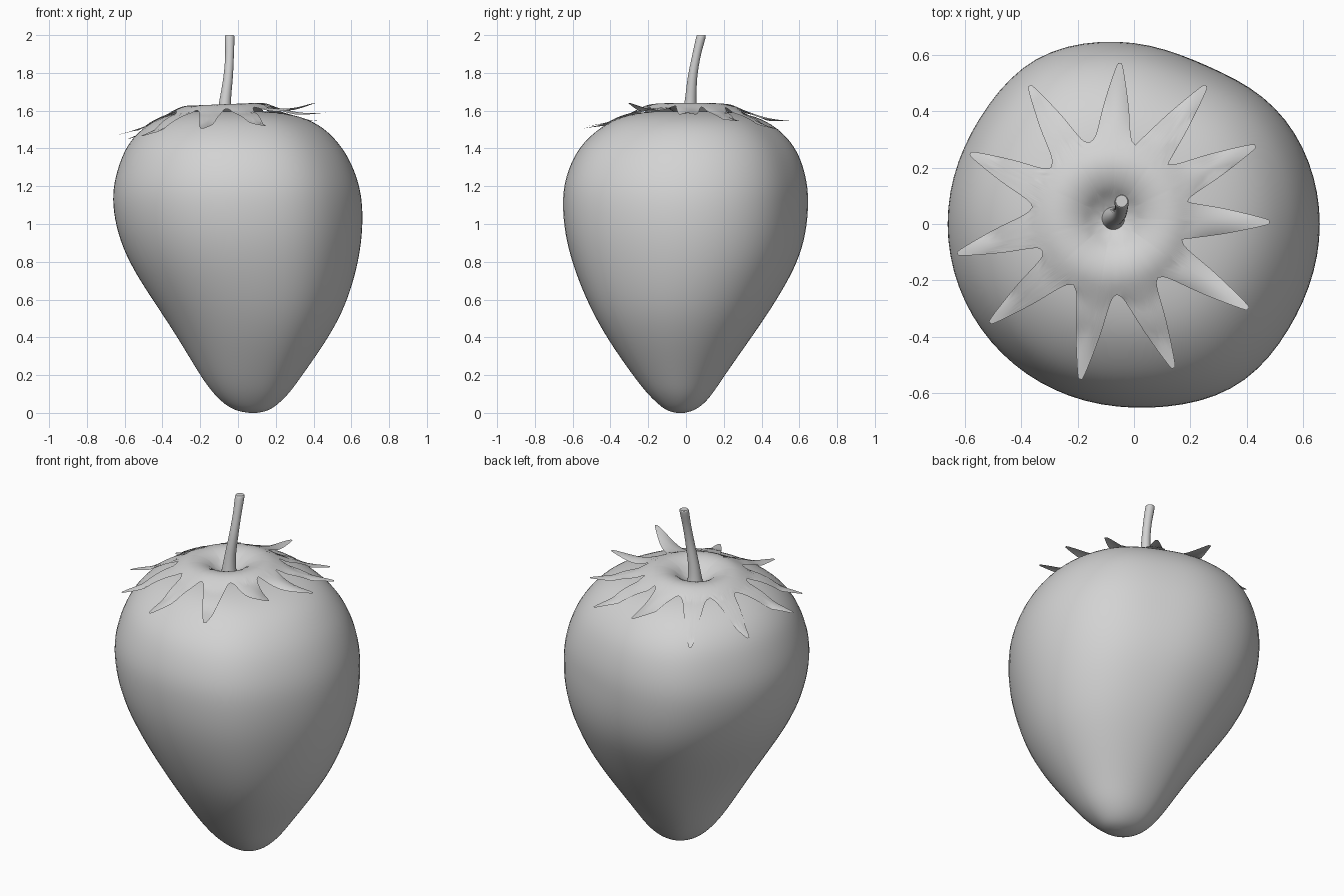
import bpy
import bmesh
from math import sin, cos, pi, tau, radians, exp
from mathutils import Vector
from mathutils.bvhtree import BVHTree

if "Cube" in bpy.data.objects:
    bpy.data.objects.remove(bpy.data.objects["Cube"])

tone = (0.65, 0.65, 0.65, 1)
grey = bpy.data.materials.new("plain_grey")
grey.use_nodes = True
grey.diffuse_color = tone
grey.node_tree.nodes["Principled BSDF"].inputs["Base Color"].default_value = tone


def spline(points, steps):
    """Smooth open path through tuples of any length."""
    pts = [Vector(p) for p in points]
    pts = [2 * pts[0] - pts[1]] + pts + [2 * pts[-1] - pts[-2]]
    out = []
    for a, b, c, d in zip(pts, pts[1:], pts[2:], pts[3:]):
        for i in range(steps):
            t = i / steps
            out.append(b + (c - a) * (t / 2) + (2 * a - 5 * b + 4 * c - d) * (t * t / 2)
                       + (3 * b - a - 3 * c + d) * (t ** 3 / 2))
    return out + [pts[-2]]


def relax(path, passes):
    """Even out the curvature of a path, keeping its ends."""
    for _ in range(passes):
        path = [path[0]] + [(a + 2 * b + c) / 4 for a, b, c in zip(path, path[1:], path[2:])] + [path[-1]]
    return path


def skin_rings(name, rings, capped=True):
    """Join closed rings of points with quads and smooth the result."""
    bm = bmesh.new()
    loops = [[bm.verts.new(p) for p in ring] for ring in rings]
    n = len(loops[0])
    for low, high in zip(loops, loops[1:]):
        for i in range(n):
            j = (i + 1) % n
            bm.faces.new((low[i], low[j], high[j], high[i]))
    bm.faces.new(loops[0][::-1])
    if capped:
        bm.faces.new(loops[-1])
    bmesh.ops.recalc_face_normals(bm, faces=bm.faces)
    mesh = bpy.data.meshes.new(name)
    bm.to_mesh(mesh)
    bm.free()
    mesh.materials.append(grey)
    obj = bpy.data.objects.new(name, mesh)
    bpy.context.collection.objects.link(obj)
    bpy.ops.object.select_all(action='DESELECT')
    obj.select_set(True)
    bpy.context.view_layer.objects.active = obj
    bpy.ops.object.shade_smooth_by_angle(angle=radians(50))
    return obj


# Fruit: uneven rings, each as z, left x, right x, front y, back y
def lobes(angle, z):
    """Bulges and one flat side, the flat fading towards the point."""
    def bump(centre, width):
        delta = (angle - radians(centre) + pi) % tau - pi
        return exp(-(delta / radians(width)) ** 2)
    flat = 0.05 * min(z / 1.1, 1)
    return 1 - flat * bump(66, 22) + 0.04 * bump(120, 20) + 0.04 * bump(-58, 21)


extents = [
    (0.0, 0.06, 0.1, -0.05, -0.01), (0.012, -0.01, 0.16, -0.1, 0.04),
    (0.05, -0.075, 0.215, -0.15, 0.095), (0.11, -0.135, 0.275, -0.21, 0.145),
    (0.2, -0.2, 0.34, -0.28, 0.205), (0.35, -0.29, 0.445, -0.385, 0.31),
    (0.5, -0.385, 0.535, -0.475, 0.415), (0.65, -0.485, 0.595, -0.545, 0.51),
    (0.8, -0.575, 0.635, -0.6, 0.59), (0.95, -0.635, 0.657, -0.637, 0.635),
    (1.1, -0.662, 0.658, -0.65, 0.65), (1.22, -0.655, 0.637, -0.64, 0.643),
    (1.34, -0.62, 0.59, -0.598, 0.61), (1.43, -0.575, 0.53, -0.54, 0.56),
    (1.51, -0.5, 0.45, -0.45, 0.48), (1.57, -0.39, 0.33, -0.34, 0.37),
    (1.597, -0.27, 0.16, -0.19, 0.22), (1.585, -0.18, 0.05, -0.1, 0.14),
    (1.51, -0.1, -0.03, -0.02, 0.06)]
fruit_rings = []
for z, x0, x1, y0, y1 in relax(spline(extents, 4), 5):
    fruit_rings.append([
        Vector(((x0 + x1) / 2 + (x1 - x0) / 2 * cos(a) * lobes(a, z),
                (y0 + y1) / 2 + (y1 - y0) / 2 * sin(a) * lobes(a, z), max(z, 0)))
        for a in (tau * i / 72 for i in range(72))])
fruit = skin_rings("fruit", fruit_rings)
surface = BVHTree.FromPolygons([v.co for v in fruit.data.vertices],
                               [p.vertices for p in fruit.data.polygons])

# Leaf cap: tips as x, y, z and the notches that follow them
centre = Vector((-0.075, 0.02))
tips = [(-0.05, 0.57, 1.545), (0.255, 0.49, 1.5), (0.43, 0.277, 1.545), (0.48, 0.007, 1.59),
        (0.405, -0.3, 1.64), (0.14, -0.51, 1.52), (-0.19, -0.55, 1.505), (-0.51, -0.35, 1.465),
        (-0.625, -0.105, 1.475), (-0.58, 0.25, 1.45), (-0.37, 0.49, 1.43)]
notches = [(0.005, 0.28), (0.12, 0.21), (0.19, 0.08), (0.17, -0.055), (0.085, -0.19), (-0.06, -0.25),
           (-0.215, -0.215), (-0.325, -0.095), (-0.36, 0.06), (-0.295, 0.2), (-0.155, 0.29)]
outline = []
for k, tip in enumerate(tips):
    before, after, point = Vector(notches[k - 1]), Vector(notches[k]), Vector(tip[:2])
    root = (before + after) / 2
    along = point - root
    side = along.orthogonal().normalized()
    if side.dot(before - root) < 0:
        side = -side
    path = [before]
    path += [root + along * t + side * w for t, w in ((0.1, 0.062), (0.5, 0.043), (0.94, 0.013))]
    path.append(point)
    path += [root + along * t - side * w for t, w in ((0.94, 0.013), (0.5, 0.043), (0.1, 0.062))]
    path.append(after)
    outline += [(p, tip) for p in spline(path, 4)[:-1]]

rim = 0.28
dish = spline([(0.03, 1.56), (0.07, 1.582), (0.11, 1.612), (0.15, 1.629),
               (0.19, 1.634), (0.23, 1.627), (rim, 1.605)], 6)


def cap_height(offset, tip):
    """Dished centre with a slight tilt, then a sagging, cupped run out to the tip."""
    radius = offset.length
    inner = min(max(radius, dish[0].x), rim)
    a, b = next((a, b) for a, b in zip(dish, dish[1:]) if inner <= b.x + 1e-5)
    base = a.y + (b.y - a.y) * (inner - a.x) / (b.x - a.x)
    base += 0.04 * offset.x / radius * inner
    spine = Vector(tip[:2]) - centre
    s = min(max((radius - rim) / (spine.length - rim), 0), 1)
    across = spine.normalized().cross(offset)
    return base + (tip[2] - base) * s - sin(pi * s) * (0.014 + 6 * across ** 2)


cap_rings = []
for step in range(21):
    ring = []
    for edge, tip in outline:
        offset = (edge - centre).normalized() * 0.03
        offset = offset.lerp(edge - centre, step / 20)
        x, y = centre + offset
        z = cap_height(offset, tip)
        hit = surface.ray_cast(Vector((x, y, 3)), Vector((0, 0, -1)))[0]
        ring.append(Vector((x, y, max(z, hit.z + 0.008))))
    cap_rings.append(ring)
cap = skin_rings("leaf_cap", cap_rings, capped=False)
if sum(p.normal.z for p in cap.data.polygons) < 0:
    cap.data.flip_normals()

# Stem: bent tube as x, y, z, radius, flared at the foot and tip
stem_path = [(-0.075, 0.02, 1.51, 0.055), (-0.073, 0.02, 1.56, 0.041), (-0.068, 0.024, 1.65, 0.031),
             (-0.052, 0.035, 1.78, 0.025), (-0.045, 0.055, 1.89, 0.023), (-0.044, 0.078, 1.985, 0.025),
             (-0.044, 0.081, 2.0, 0.021)]
skin_rings("stem", [
    [Vector((x + r * cos(tau * i / 24), y + r * sin(tau * i / 24), z)) for i in range(24)]
    for x, y, z, r in spline(stem_path, 5)])
